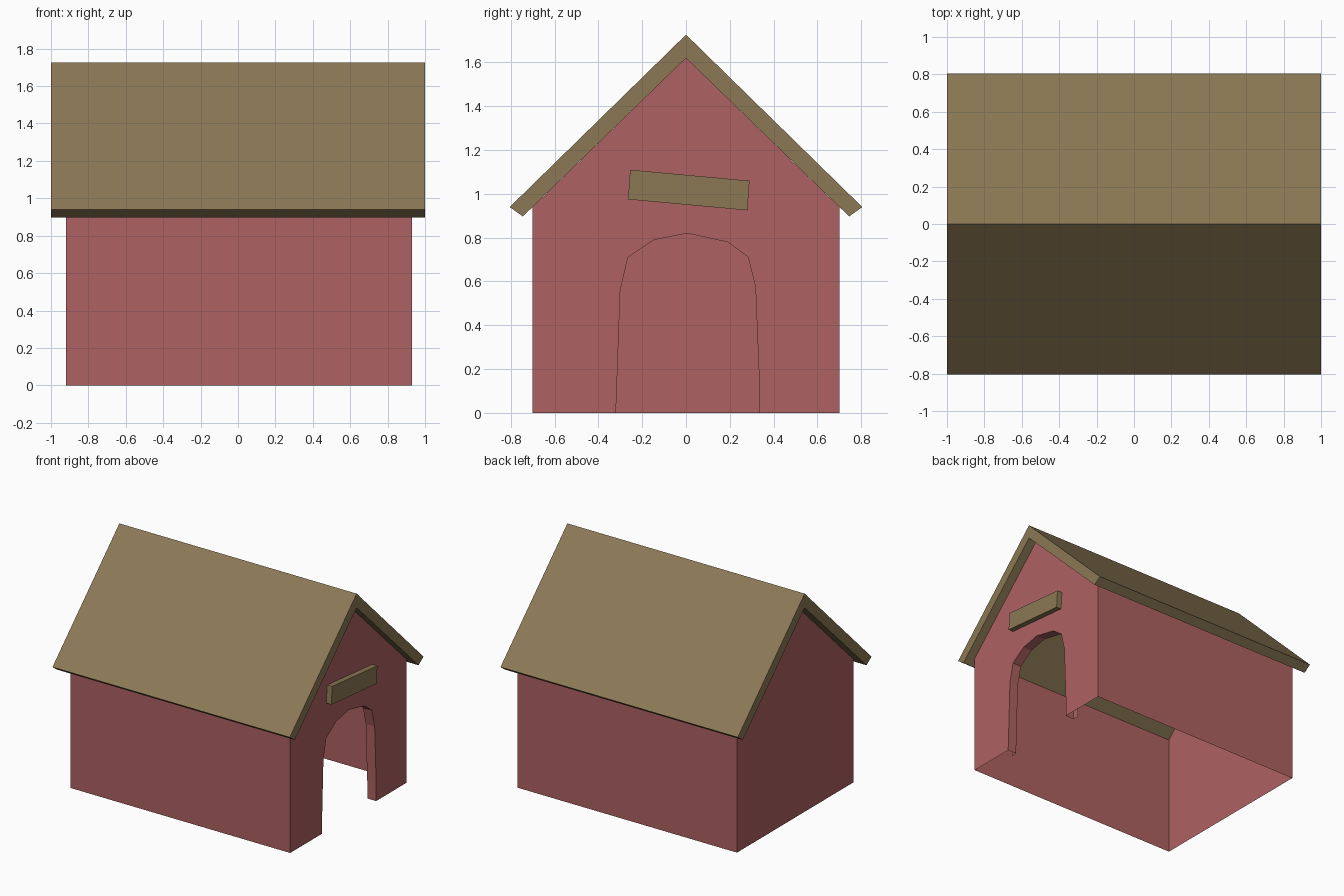
import bpy, bmesh

if "Cube" in bpy.data.objects:
    bpy.data.objects.remove(bpy.data.objects["Cube"])


def material(name, color):
    m = bpy.data.materials.new(name)
    m.diffuse_color = (*color, 1)
    m.use_nodes = True
    m.node_tree.nodes["Principled BSDF"].inputs["Base Color"].default_value = m.diffuse_color
    return m


RED = material("red_paint", (0.42, 0.12, 0.12))
BROWN = material("brown_shingle", (0.26, 0.19, 0.09))


def finish(name, bm, mat):
    bmesh.ops.remove_doubles(bm, verts=bm.verts, dist=0.0005)
    bmesh.ops.recalc_face_normals(bm, faces=bm.faces)
    mesh = bpy.data.meshes.new(name)
    bm.to_mesh(mesh)
    bm.free()
    mesh.materials.append(mat)
    obj = bpy.data.objects.new(name, mesh)
    bpy.context.collection.objects.link(obj)
    return obj


def face(bm, x, profile):
    bm.faces.new([bm.verts.new((x, y, z)) for y, z in profile])


def strip(bm, x0, prof0, x1, prof1, closed=False):
    """Quads joining two matching y-z profiles."""
    a = [bm.verts.new((x0, *p)) for p in prof0]
    b = [bm.verts.new((x1, *p)) for p in prof1]
    n = len(a)
    for i in range(n if closed else n - 1):
        j = (i + 1) % n
        bm.faces.new((a[i], a[j], b[j], b[i]))


def prism(name, profile, x0, x1, mat):
    bm = bmesh.new()
    face(bm, x0, profile)
    face(bm, x1, profile)
    strip(bm, x0, profile, x1, profile, closed=True)
    return finish(name, bm, mat)


BACK, FRONT = -0.92, 0.93
gable = [(0.7, 0), (0.7, 0.94), (0, 1.62), (-0.7, 0.94), (-0.7, 0)]
door = [(-0.32, 0), (-0.30, 0.56), (-0.265, 0.71), (-0.145, 0.79), (0.005, 0.82),
        (0.19, 0.78), (0.283, 0.712), (0.317, 0.575), (0.335, 0.13), (0.335, 0)]

# Thin-walled body: open underneath and above, doorway cut in one gable
bm = bmesh.new()
face(bm, BACK, gable)
face(bm, FRONT, gable + door)
for side in (gable[:2], gable[3:]):
    strip(bm, BACK, side, FRONT, side)
finish("walls", bm, RED)

# Door jamb turned inward with a narrow return behind the wall
bm = bmesh.new()
inner = FRONT - 0.075
strip(bm, FRONT, door, inner, door)
strip(bm, inner, door, inner, [(y * 1.14, z * 1.05) for y, z in door])
finish("door_jamb", bm, RED)

# Pitched roof slab
half = [(0.745, 0.897), (0.805, 0.94)]
roof = [(0, 1.62)] + half + [(0, 1.727)] + [(-y, z) for y, z in reversed(half)]
prism("roof", roof, -1, 1, BROWN)

# Crooked board above the door
board = [(-0.255, 1.11), (0.29, 1.06), (0.28, 0.925), (-0.265, 0.975)]
prism("sign_board", board, FRONT, FRONT + 0.042, BROWN)
